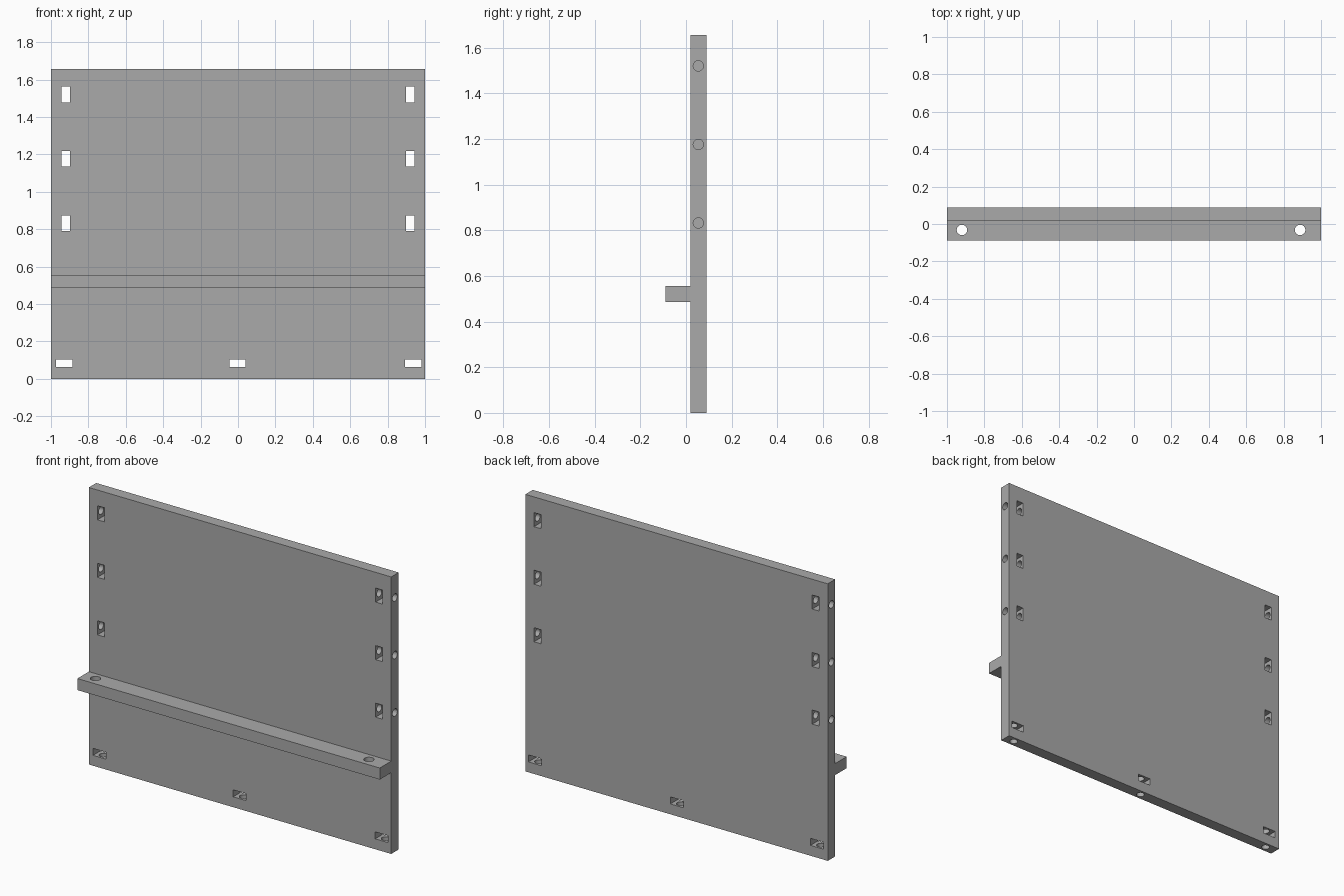
import bpy
import math

default = bpy.data.objects.get("Cube")
if default:
    bpy.data.objects.remove(default, do_unlink=True)

grey = bpy.data.materials.new("plain grey")
grey.use_nodes = True
colour = (0.4, 0.4, 0.4, 1)
grey.diffuse_color = colour
grey.node_tree.nodes["Principled BSDF"].inputs["Base Color"].default_value = colour


def box(name, low, high):
    """Box between two corners."""
    bpy.ops.mesh.primitive_cube_add(
        size=1, location=[(a + b) / 2 for a, b in zip(low, high)])
    ob = bpy.context.object
    ob.name = name
    ob.scale = [b - a for a, b in zip(low, high)]
    bpy.ops.object.transform_apply(location=True, rotation=True, scale=True)
    ob.data.materials.append(grey)
    return ob


def rod(name, centre, radius, length, axis="z"):
    """Cylinder along x or z."""
    turn = (0, math.pi / 2, 0) if axis == "x" else (0, 0, 0)
    bpy.ops.mesh.primitive_cylinder_add(
        vertices=32, radius=radius, depth=length, location=centre, rotation=turn)
    ob = bpy.context.object
    ob.name = name
    bpy.ops.object.transform_apply(location=True, rotation=True, scale=True)
    ob.data.materials.append(grey)
    return ob


def cut(target, cutter):
    """Subtract the cutter and discard it."""
    cutter.hide_render = True
    mod = target.modifiers.new("cut", "BOOLEAN")
    mod.operation = "DIFFERENCE"
    mod.solver = "EXACT"
    mod.object = cutter
    bpy.context.view_layer.objects.active = target
    bpy.ops.object.modifier_apply(modifier=mod.name)
    bpy.data.objects.remove(cutter, do_unlink=True)


FRONT, BACK, MID = 0.019, 0.089, 0.054
HOLE = 0.0225
DEPTH = 0.17    # bolt hole depth, running past the nut pocket

panel = box("panel", (-1, FRONT, 0), (1, BACK, 1.656))
ledge = box("ledge", (-1, -0.089, 0.486), (1, FRONT, 0.555))

# Side nut pockets and the bolt holes that reach them from the edges
for side in (-1, 1):
    for z in (0.832, 1.176, 1.52):
        x = side * 0.92
        cut(panel, box("side_pocket", (x - 0.023, FRONT - 0.1, z - 0.042),
                       (x + 0.023, BACK + 0.1, z + 0.042)))
        cut(panel, rod("side_hole", (side, MID, z), HOLE, 2 * DEPTH, "x"))

# Bottom nut pockets and bolt holes
for x in (-0.929, -0.002, 0.937):
    cut(panel, box("bottom_pocket", (x - 0.043, FRONT - 0.1, 0.062),
                   (x + 0.043, BACK + 0.1, 0.104)))
    cut(panel, rod("bottom_hole", (x, MID, 0), HOLE, 2 * DEPTH))

# Through holes in the ledge
for x in (-0.92, 0.888):
    cut(ledge, rod("ledge_hole", (x, -0.032, 0.52), 0.028, 0.3))

# Smooth bores with sharp rims
for part in (panel, ledge):
    bpy.ops.object.select_all(action="DESELECT")
    part.select_set(True)
    bpy.context.view_layer.objects.active = part
    bpy.ops.object.shade_smooth_by_angle(angle=math.radians(30))
